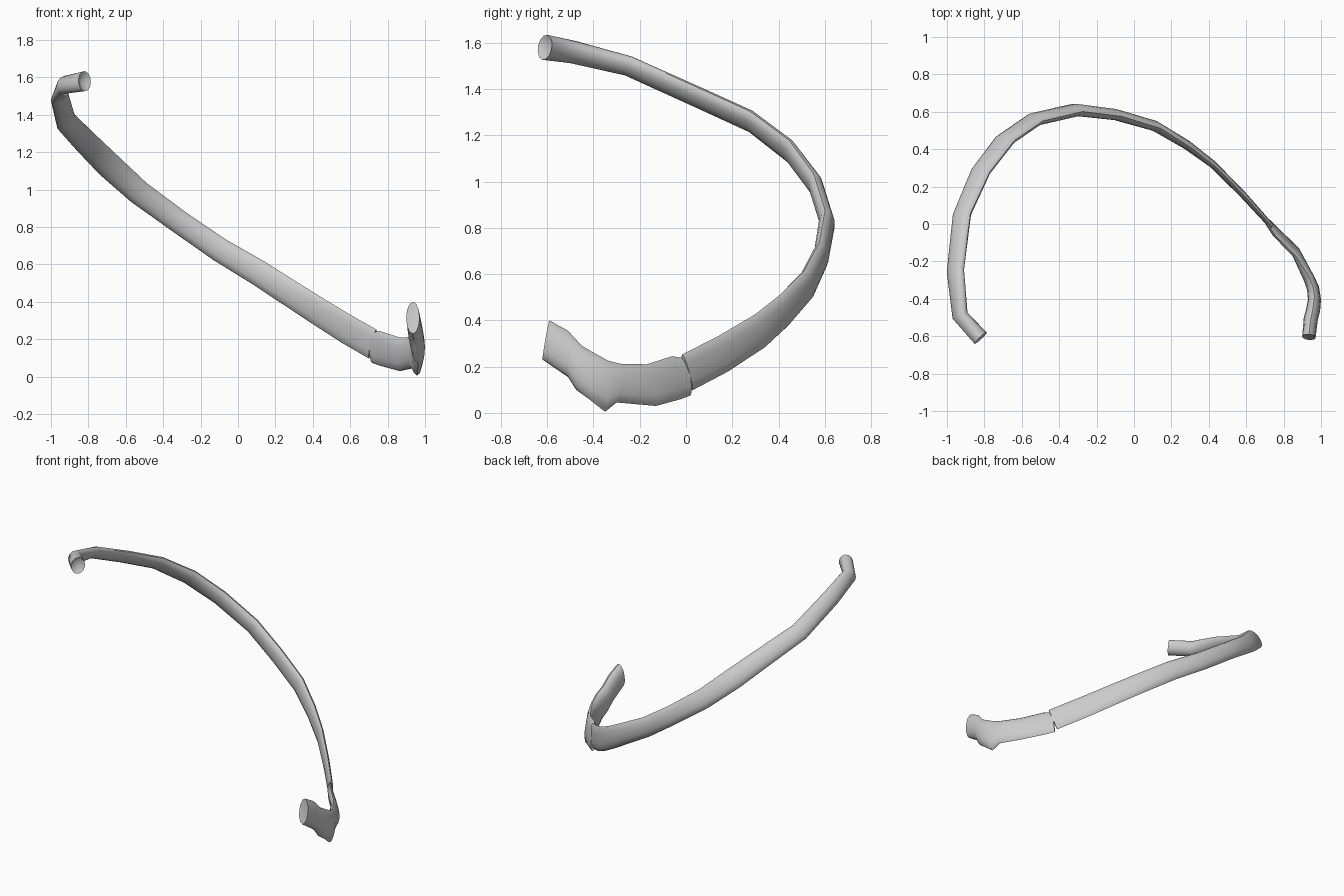
import bpy
import bmesh
from math import sin, cos, radians, tau
from mathutils import Vector

SIDES = 12

if "Cube" in bpy.data.objects:
    bpy.data.objects.remove(bpy.data.objects["Cube"])


def make_material(name, colour):
    material = bpy.data.materials.new(name)
    material.use_nodes = True
    material.diffuse_color = colour
    material.node_tree.nodes["Principled BSDF"].inputs["Base Color"].default_value = colour
    return material


def tangent_at(points, index):
    before = points[max(index - 1, 0)]
    after = points[min(index + 1, len(points) - 1)]
    return (after - before).normalized()


def cap_end(bm, ring, inward):
    """Close an end with a slightly dished fan."""
    middle = sum((v.co for v in ring), Vector()) / len(ring)
    hub = bm.verts.new(middle + inward)
    for a, b in zip(ring, ring[1:] + ring[:1]):
        bm.faces.new((a, b, hub))


def loft(name, sections, material, start_dish, end_dish):
    """Skin elliptical sections given as (centre, wide half axis, thin half axis)."""
    bm = bmesh.new()
    rings = []
    for centre, wide, thin in sections:
        angles = [tau * i / SIDES for i in range(SIDES)]
        rings.append([bm.verts.new(centre + wide * cos(a) + thin * sin(a)) for a in angles])
    for lower, upper in zip(rings, rings[1:]):
        for i in range(SIDES):
            j = (i + 1) % SIDES
            bm.faces.new((lower[i], lower[j], upper[j], upper[i]))
    centres = [section[0] for section in sections]
    cap_end(bm, rings[0], tangent_at(centres, 0) * start_dish)
    cap_end(bm, rings[-1], -tangent_at(centres, len(centres) - 1) * end_dish)
    bmesh.ops.recalc_face_normals(bm, faces=bm.faces)
    mesh = bpy.data.meshes.new(name)
    bm.to_mesh(mesh)
    bm.free()
    mesh.materials.append(material)
    obj = bpy.data.objects.new(name, mesh)
    bpy.context.collection.objects.link(obj)
    bpy.ops.object.select_all(action="DESELECT")
    obj.select_set(True)
    bpy.context.view_layer.objects.active = obj
    bpy.ops.object.shade_smooth_by_angle(angle=radians(50))
    return obj


def twisted_sections(stations):
    """Sections square to the path, their top edge leaning inward by a twist."""
    points = [Vector(station[:3]) for station in stations]
    sections = []
    for index, (centre, station) in enumerate(zip(points, stations)):
        width, thickness, twist = station[3:]
        along = tangent_at(points, index)
        outward = Vector((-along.y, along.x, 0)).normalized()
        upward = along.cross(outward)
        turn = radians(twist)
        wide = upward * cos(turn) - outward * sin(turn)
        thin = outward * cos(turn) + upward * sin(turn)
        sections.append((centre, wide * width, thin * thickness))
    return sections


def edged_sections(stations):
    """Sections spanning from a top edge point to a bottom edge point."""
    tops = [Vector((x, ty, tz)) for x, ty, tz, by, bz, t in stations]
    bottoms = [Vector((x, by, bz)) for x, ty, tz, by, bz, t in stations]
    centres = [(a + b) / 2 for a, b in zip(tops, bottoms)]
    sections = []
    for index, centre in enumerate(centres):
        wide = tops[index] - centre
        thin = tangent_at(centres, index).cross(wide).normalized()
        sections.append((centre, wide, thin * stations[index][-1]))
    return sections


bone = make_material("bone grey", (0.6, 0.6, 0.6, 1))

# Curved shaft, from the raised head round the back to the front joint:
# x, y, z, half width, half thickness, twist
shaft = [
    (-.82, -.61, 1.58, .055, .045, 10),
    (-.93, -.49, 1.56, .052, .04, 30),
    (-.955, -.25, 1.5, .056, .03, 48),
    (-.92, .05, 1.365, .06, .03, 45),
    (-.82, .28, 1.26, .065, .03, 42),
    (-.69, .45, 1.13, .07, .03, 33),
    (-.53, .56, .985, .066, .033, 22),
    (-.31, .61, .825, .063, .033, 10),
    (-.1, .585, .68, .065, .03, 2),
    (.11, .525, .555, .07, .028, 0),
    (.28, .425, .445, .074, .025, 0),
    (.42, .32, .355, .078, .02, 0),
    (.58, .16, .255, .082, .018, 0),
    (.72, .005, .175, .083, .015, 0),
]
loft("rib_shaft", twisted_sections(shaft), bone, .03, 0)

# Upturned front end with its lower spur:
# x, top edge y and z, bottom edge y and z, half thickness
front = [
    (.715, 0, .235, .02, .075, .016),
    (.755, -.06, .245, -.02, .06, .02),
    (.865, -.17, .21, -.13, .03, .024),
    (.935, -.28, .212, -.3, .045, .03),
    (.957, -.335, .225, -.35, .005, .033),
    (.965, -.39, .255, -.42, .06, .035),
    (.957, -.45, .29, -.475, .1, .038),
    (.945, -.51, .355, -.51, .155, .038),
    (.935, -.59, .4, -.62, .23, .036),
]
loft("rib_front_end", edged_sections(front), bone, 0, .01)
